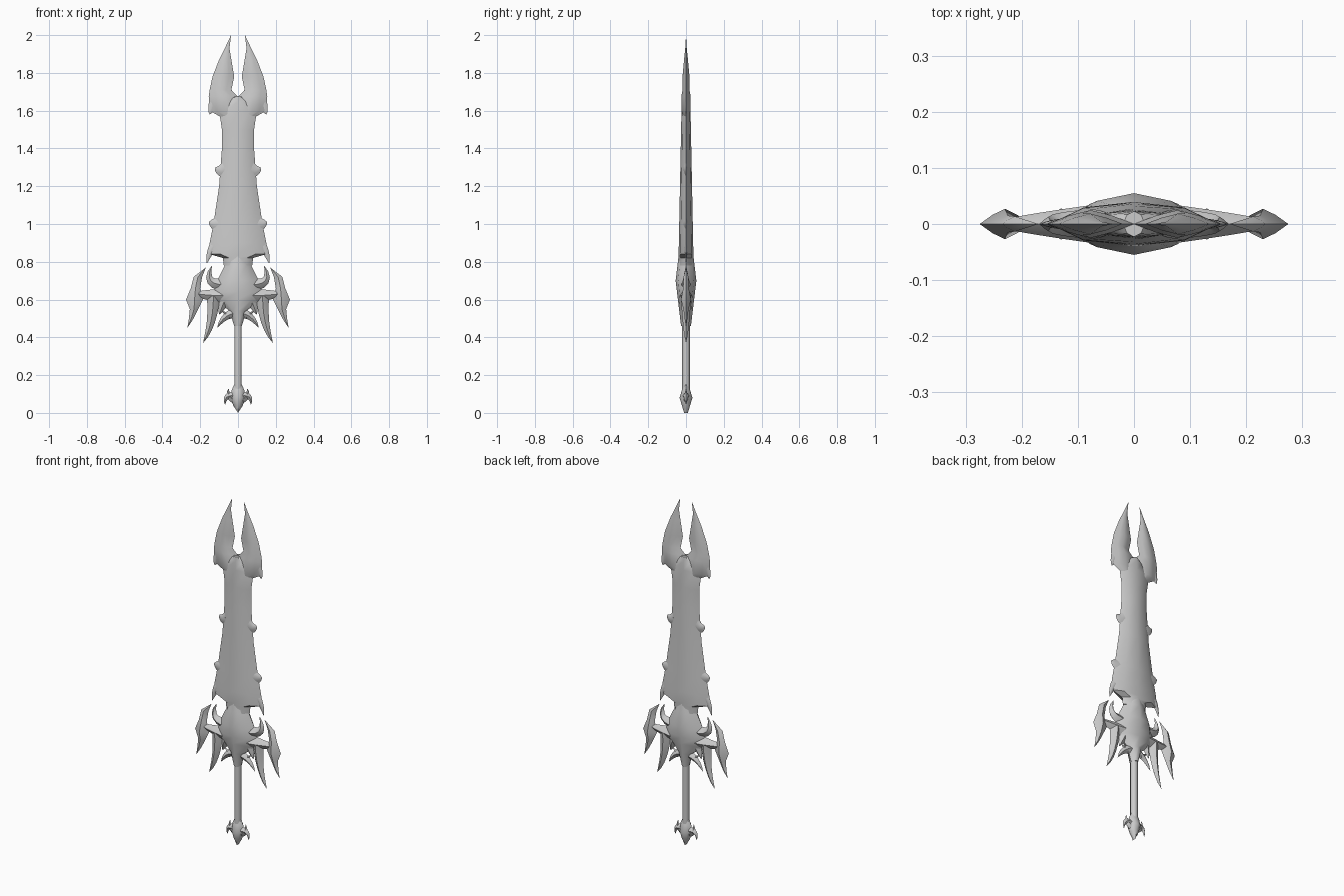
import bpy, bmesh, math
from mathutils import Vector

cube = bpy.data.objects.get("Cube")
if cube:
    bpy.data.objects.remove(cube, do_unlink=True)

steel = bpy.data.materials.new("grey_steel")
steel.use_nodes = True
grey = (0.6, 0.6, 0.6, 1)
steel.diffuse_color = grey
steel.node_tree.nodes["Principled BSDF"].inputs["Base Color"].default_value = grey


def finish(name, bm):
    bmesh.ops.remove_doubles(bm, verts=bm.verts, dist=0.0001)
    bmesh.ops.recalc_face_normals(bm, faces=bm.faces)
    mesh = bpy.data.meshes.new(name)
    bm.to_mesh(mesh)
    bm.free()
    mesh.materials.append(steel)
    part = bpy.data.objects.new(name, mesh)
    bpy.context.collection.objects.link(part)
    bpy.ops.object.select_all(action="DESELECT")
    part.select_set(True)
    bpy.context.view_layer.objects.active = part
    bpy.ops.object.shade_smooth_by_angle(angle=math.radians(45))


def loft(name, rows, shoulder=0.25, fullness=0.6):
    """Join sharp-edged lens sections, each given by two edge points and a half depth."""
    front = [(0, 0), (shoulder, fullness), (0.5, 1), (1 - shoulder, fullness)]
    back = [(1 - across, -rise) for across, rise in front]
    bm = bmesh.new()
    rings = [[bm.verts.new(start.lerp(end, across) - Vector((0, rise * depth, 0)))
              for across, rise in front + back] for start, end, depth in rows]
    for lower, upper in zip(rings, rings[1:]):
        for i in range(len(lower)):
            bm.faces.new((lower[i - 1], lower[i], upper[i], upper[i - 1]))
    bm.faces.new(rings[0])
    bm.faces.new(rings[-1])
    finish(name, bm)


def spine(name, depth_at, stations):
    """Central part: half widths by height, with half depth set by a rule."""
    loft(name, [(Vector((-width, 0, z)), Vector((width, 0, z)), depth_at(z))
                for z, width in stations], shoulder=0.2, fullness=0.75)


def pair(name, rows):
    for label, side in (("left", 1), ("right", -1)):
        flip = Vector((side, 1, 1))
        loft(label + "_" + name, [(a * flip, b * flip, depth) for a, b, depth in rows])


def plate_pair(name, thickness, stations):
    """Side parts: inner and outer edge by height, half depth follows the width."""
    pair(name, [(Vector((inner, 0, z)), Vector((outer, 0, z)), thickness * (outer - inner))
                for z, inner, outer in stations])


def claw(name, base, bend, tip, width, thickness=0.8):
    """Curved claw that tapers from base to tip."""
    a, b, c = (Vector((x, 0, z)) for x, z in (base, bend, tip))
    rows = []
    steps = 6
    for i in range(steps + 1):
        t = i / steps
        point = a.lerp(b, t).lerp(b.lerp(c, t), t)
        along = (b - a).lerp(c - b, t).normalized()
        half = width * (1 - t) ** 0.7
        across = Vector((along.z, 0, -along.x)) * half
        rows.append((point - across, point + across, half * thickness))
    pair(name, rows)


# Broad blade, thinning towards the tip
spine("blade", lambda z: 0.04 - 0.02 * (z - 0.8), [
    (0.78, 0.075), (0.82, 0.08), (0.84, 0.15), (0.9, 0.15), (1, 0.13), (1.2, 0.1),
    (1.4, 0.085), (1.5, 0.085), (1.6, 0.1), (1.65, 0.06), (1.675, 0.02)])

# Barbs along the blade edges
claw("lower_barb", (0.11, 0.9), (0.15, 0.87), (0.165, 0.79), 0.03, 0.4)
claw("middle_barb", (0.1, 1), (0.13, 1), (0.155, 1.01), 0.05, 0.3)
claw("upper_barb", (0.07, 1.29), (0.1, 1.28), (0.12, 1.3), 0.05, 0.3)

# Forked tip
plate_pair("tip_prong", 0.16, [
    (1.56, 0, 0.08), (1.6, 0, 0.15), (1.675, 0, 0.155), (1.71, 0.035, 0.15),
    (1.78, 0.02, 0.135), (1.87, 0.035, 0.1), (1.93, 0.045, 0.07), (2, 0.037, 0.037)])
claw("prong_barb", (0.13, 1.64), (0.145, 1.6), (0.15, 1.58), 0.025, 0.3)

# Guard body, thickest in the middle
spine("guard_body", lambda z: 0.055 - 0.12 * abs(z - 0.7), [
    (0.46, 0.02), (0.54, 0.045), (0.6, 0.12), (0.64, 0.13), (0.7, 0.11),
    (0.78, 0.07), (0.83, 0.05)])

# Guard horns, arms and claws
claw("guard_horn", (0.06, 0.68), (0.19, 0.67), (0.138, 0.78), 0.035)
claw("guard_arm", (0.06, 0.62), (0.15, 0.62), (0.26, 0.635), 0.045)
plate_pair("outer_claw", 0.3, [
    (0.77, 0.17, 0.17), (0.72, 0.19, 0.235), (0.66, 0.2, 0.25), (0.6, 0.185, 0.275),
    (0.55, 0.21, 0.255), (0.5, 0.235, 0.26), (0.45, 0.268, 0.268)])
claw("long_claw", (0.13, 0.62), (0.13, 0.47), (0.185, 0.37), 0.035)
claw("short_claw", (0.07, 0.6), (0.085, 0.56), (0.1, 0.52), 0.03)
claw("collar_claw", (0, 0.53), (0.07, 0.53), (0.11, 0.45), 0.03)
claw("collar_spur", (0.04, 0.51), (0.06, 0.52), (0.085, 0.54), 0.015)

# Round grip
bm = bmesh.new()
bmesh.ops.create_cone(bm, cap_ends=True, segments=10, radius1=0.02, radius2=0.02, depth=0.4)
bmesh.ops.translate(bm, verts=bm.verts, vec=(0, 0, 0.3))
finish("grip", bm)

# Pommel with side spikes
spine("pommel", lambda z: 0.034 - 0.3 * abs(z - 0.08), [
    (0.15, 0.02), (0.12, 0.034), (0.08, 0.038), (0.04, 0.026), (0, 0)])
claw("pommel_upper_spike", (0.02, 0.07), (0.06, 0.08), (0.05, 0.13), 0.02)
claw("pommel_lower_spike", (0.02, 0.09), (0.075, 0.1), (0.068, 0.042), 0.022)
